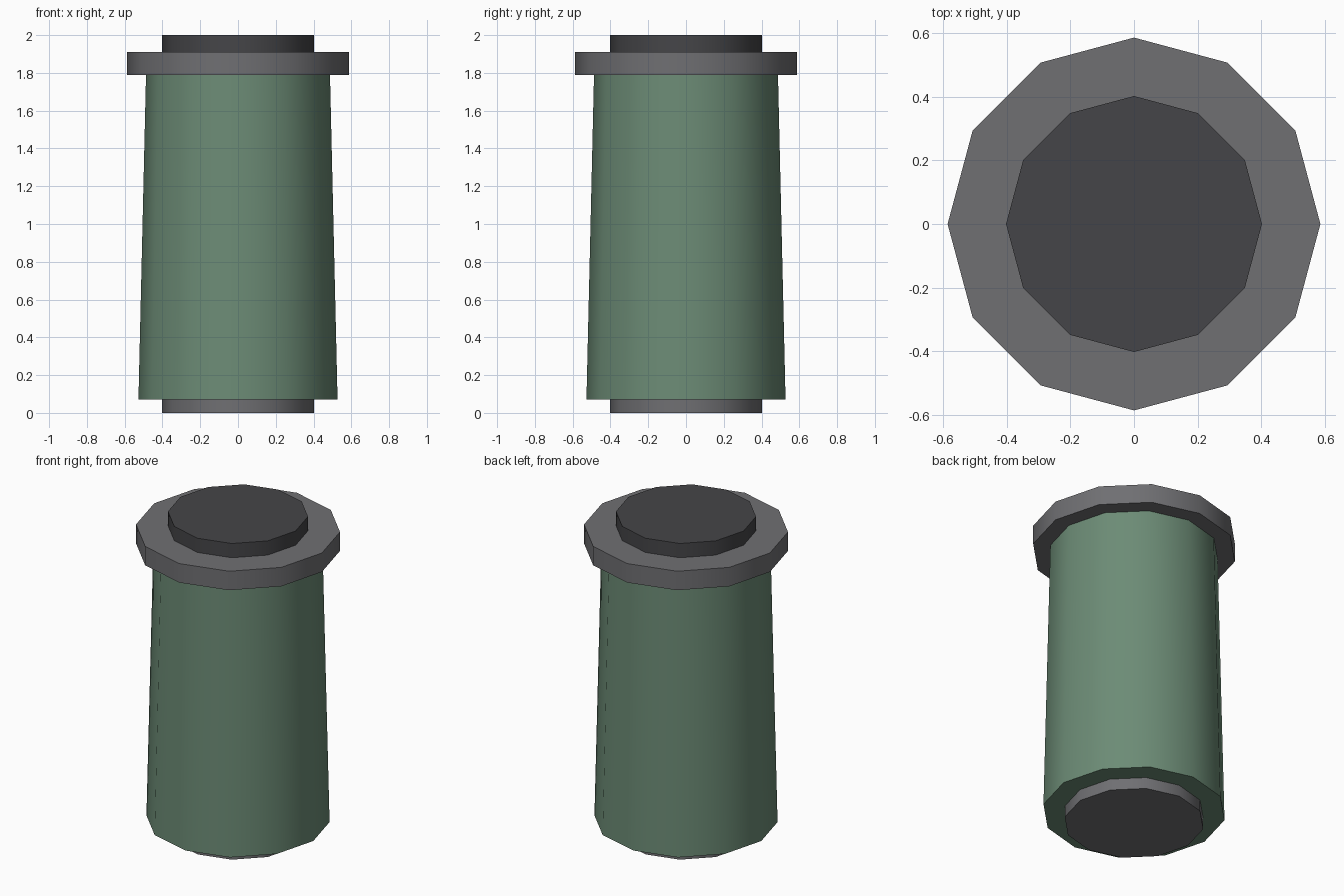
import bpy
from math import radians, pi

if "Cube" in bpy.data.objects:
    bpy.data.objects.remove(bpy.data.objects["Cube"])

SIDES = 12


def material(name, rgb):
    mat = bpy.data.materials.new(name)
    mat.diffuse_color = (*rgb, 1)
    mat.use_nodes = True
    mat.node_tree.nodes["Principled BSDF"].inputs["Base Color"].default_value = mat.diffuse_color
    return mat


def drum(name, r_bottom, r_top, z0, z1, mat):
    """Twelve-sided drum with smooth sides and sharp rims, a corner on +x."""
    bpy.ops.mesh.primitive_cone_add(
        vertices=SIDES, radius1=r_bottom, radius2=r_top, depth=z1 - z0,
        location=(0, 0, (z0 + z1) / 2), rotation=(0, 0, pi / 2))
    obj = bpy.context.object
    obj.name = name
    obj.data.materials.append(mat)
    bpy.ops.object.shade_smooth_by_angle(angle=radians(40))
    return obj


green = material("green", (0.15, 0.26, 0.18))
grey = material("grey", (0.16, 0.16, 0.17))
dark = material("dark_grey", (0.06, 0.06, 0.065))

# Foot, tapered body, overhanging collar and top plug, stacked upwards
drum("foot", 0.403, 0.403, 0.0, 0.072, grey)
drum("body", 0.527, 0.487, 0.072, 1.79, green)
drum("collar", 0.587, 0.587, 1.79, 1.91, grey)
drum("top_plug", 0.403, 0.403, 1.91, 2.0, dark)
